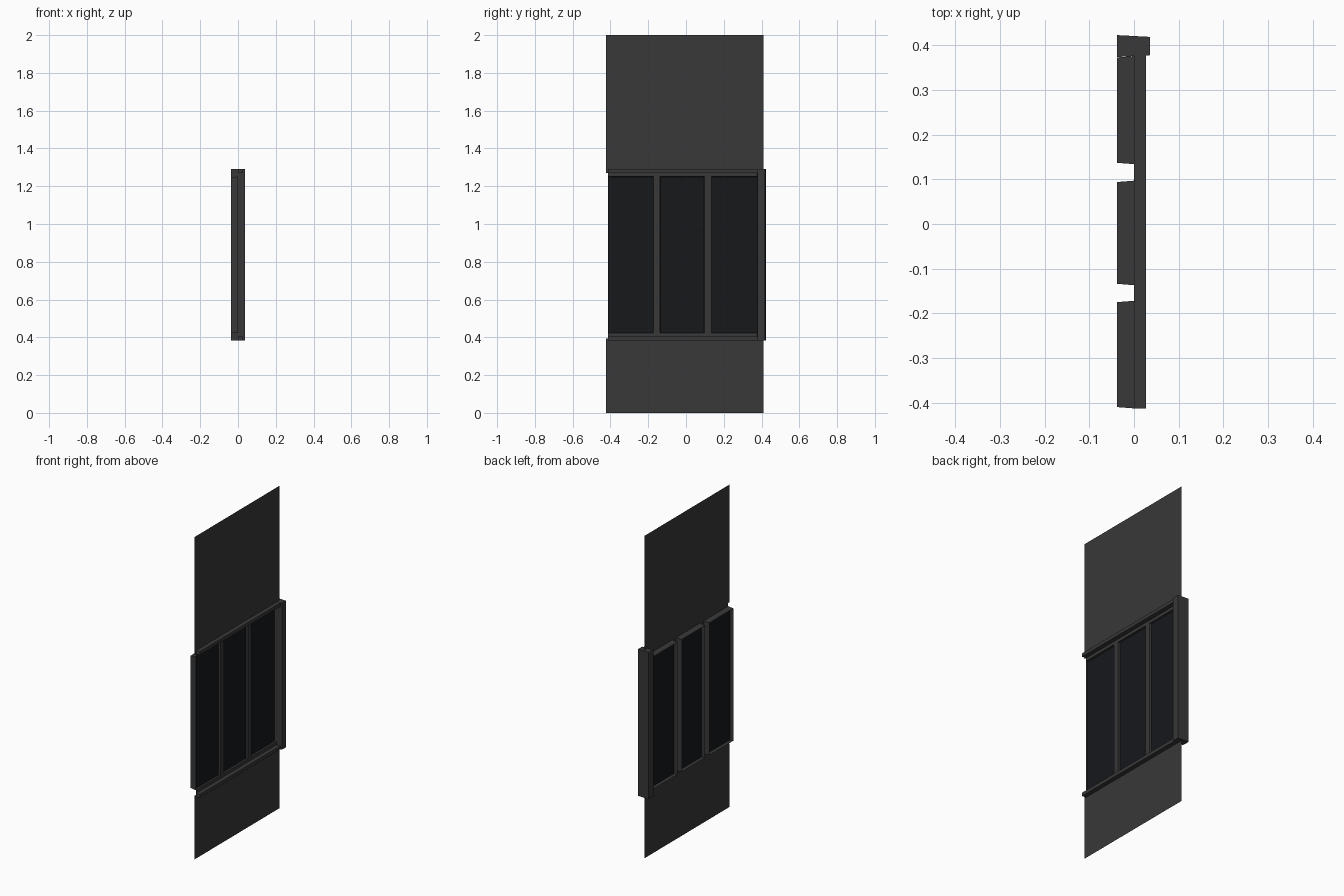
import bpy

if "Cube" in bpy.data.objects:
    bpy.data.objects.remove(bpy.data.objects["Cube"])


def material(name, color):
    m = bpy.data.materials.new(name)
    m.diffuse_color = color
    m.use_nodes = True
    m.node_tree.nodes["Principled BSDF"].inputs["Base Color"].default_value = m.diffuse_color
    return m


FRAME = material("dark_grey", (0.040, 0.040, 0.040, 1))
GLASS = material("dark_glass", (0.008, 0.009, 0.011, 1))


def mesh(name, verts, faces, mat):
    me = bpy.data.meshes.new(name)
    me.from_pydata(verts, [], faces)
    me.materials.append(mat)
    ob = bpy.data.objects.new(name, me)
    bpy.context.collection.objects.link(ob)
    return ob


def sheet(name, y0, y1, z0, z1, x=0.0, mat=FRAME):
    return mesh(name, [(x, y0, z0), (x, y1, z0), (x, y1, z1), (x, y0, z1)],
                [(0, 1, 2, 3)], mat)


def prism(name, outline, z0, z1):
    # vertical extrusion of a four-cornered xy outline
    v = [(x, y, z) for z in (z0, z1) for x, y in outline]
    sides = [(i, (i + 1) % 4, (i + 1) % 4 + 4, i + 4) for i in range(4)]
    return mesh(name, v, [(3, 2, 1, 0), (4, 5, 6, 7)] + sides, FRAME)


def rail(name, z0, z1):
    y0, y1, d = -0.413, 0.378, 0.027
    return prism(name, [(0, y0), (d, y0), (d, y1), (0, y1)], z0, z1)


# Thin wall sheets below and above the window
sheet("lower_panel", -0.424, 0.409, 0, 0.395)
sheet("upper_panel", -0.424, 0.409, 1.27, 2.0)

# Protruding rails with flat frame strips inside them
rail("bottom_rail", 0.384, 0.405)
rail("top_rail", 1.27, 1.291)
Z0, Z1 = 0.424, 1.251
sheet("bottom_frame_strip", -0.413, 0.376, 0.39, Z0)
sheet("top_frame_strip", -0.413, 0.376, Z1, 1.285)

# Three panes: tapered lining open at front and back, glass set part way in
panes = [(-0.413, -0.172), (-0.137, 0.097), (0.134, 0.376)]
D, T, G = -0.038, 0.003, -0.012
for y0, y1 in panes:
    ring = [(0, y0, Z0), (0, y1, Z0), (0, y1, Z1), (0, y0, Z1),
            (D, y0 + T, Z0 + T), (D, y1 - T, Z0 + T),
            (D, y1 - T, Z1 - T), (D, y0 + T, Z1 - T)]
    mesh("pane_lining", ring,
         [(i, i + 4, (i + 1) % 4 + 4, (i + 1) % 4) for i in range(4)], FRAME)
    t = T * G / D
    sheet("window_glass", y0 + t, y1 - t, Z0 + t, Z1 - t, G, GLASS)

# Flat mullions between panes
for a, b in zip(panes, panes[1:]):
    sheet("mullion", a[1], b[0], Z0, Z1)

# Side post, slightly tapered towards the outside
prism("side_post", [(-0.038, 0.374), (0.036, 0.378),
                    (0.036, 0.419), (-0.038, 0.423)], 0.383, 1.292)
